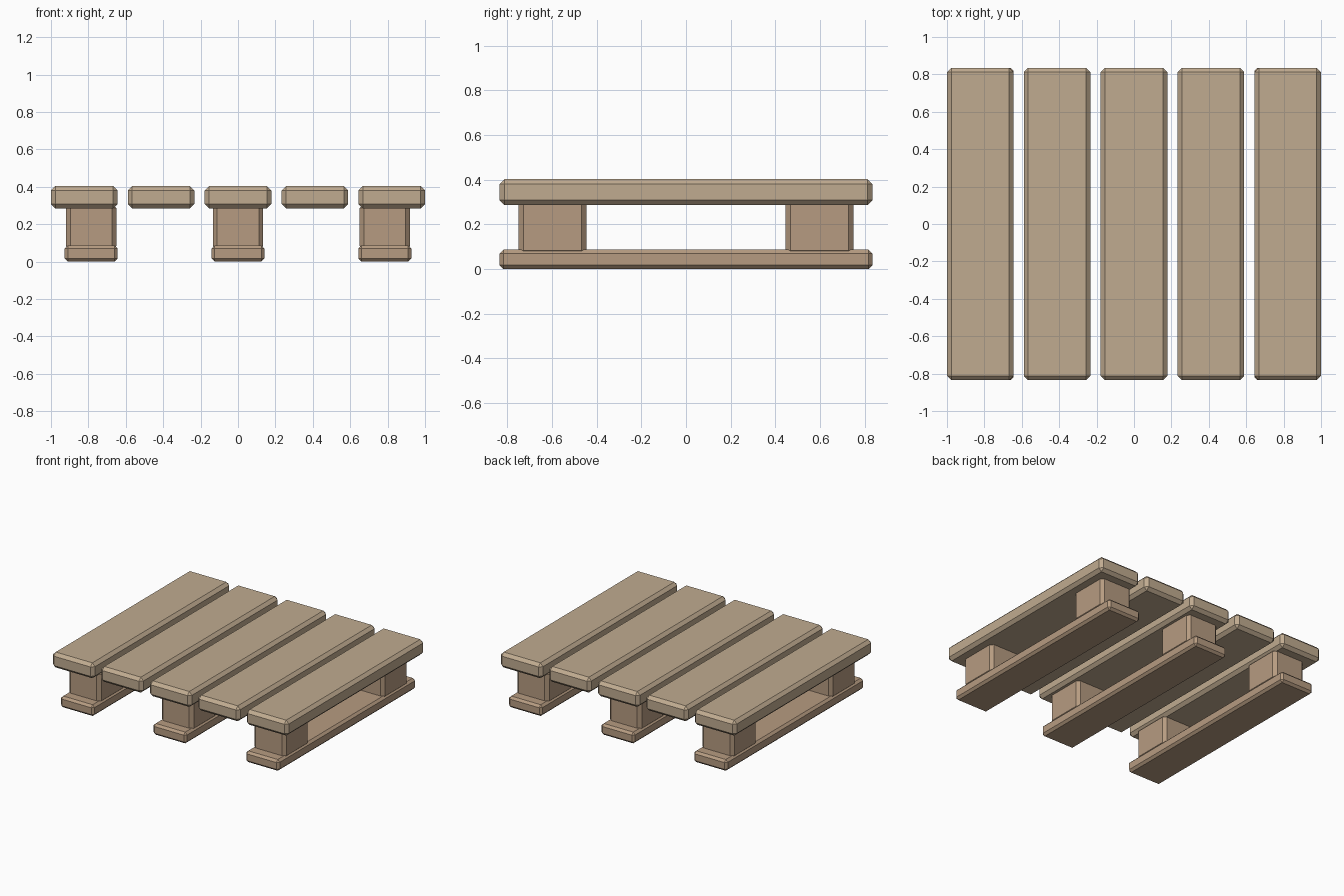
import bpy

if "Cube" in bpy.data.objects:
    bpy.data.objects.remove(bpy.data.objects["Cube"])


def material(name, color):
    mat = bpy.data.materials.new(name)
    mat.diffuse_color = color
    mat.use_nodes = True
    mat.node_tree.nodes["Principled BSDF"].inputs["Base Color"].default_value = mat.diffuse_color
    return mat


def beam(name, center, size, bevel, mat):
    """Box with single-segment chamfered edges."""
    bpy.ops.mesh.primitive_cube_add(size=1, location=center)
    ob = bpy.context.object
    ob.name = name
    ob.scale = size
    bpy.ops.object.transform_apply(location=False, rotation=False, scale=True)
    mod = ob.modifiers.new("Chamfer", 'BEVEL')
    mod.width = bevel
    mod.segments = 1
    mod.limit_method = 'NONE'
    ob.data.materials.append(mat)
    return ob


deck = material("deck_wood", (0.53, 0.41, 0.28, 1))
frame = material("frame_wood", (0.47, 0.33, 0.22, 1))

# Five deck slats across the top
for i in range(5):
    beam(f"deck_slat_{i + 1}", ((i - 2) * 0.411, 0, 0.344),
         (0.356, 1.67, 0.118), 0.023, deck)

# Three runners, each with a front and a back spacer block
for i, x in enumerate((-0.785, 0, 0.785), 1):
    beam(f"bottom_runner_{i}", (x, 0, 0.043), (0.284, 1.67, 0.086), 0.017, frame)
    for side, y in (("front", -0.598), ("back", 0.598)):
        beam(f"{side}_block_{i}", (x, y, 0.185), (0.269, 0.304, 0.25), 0.023, frame)
